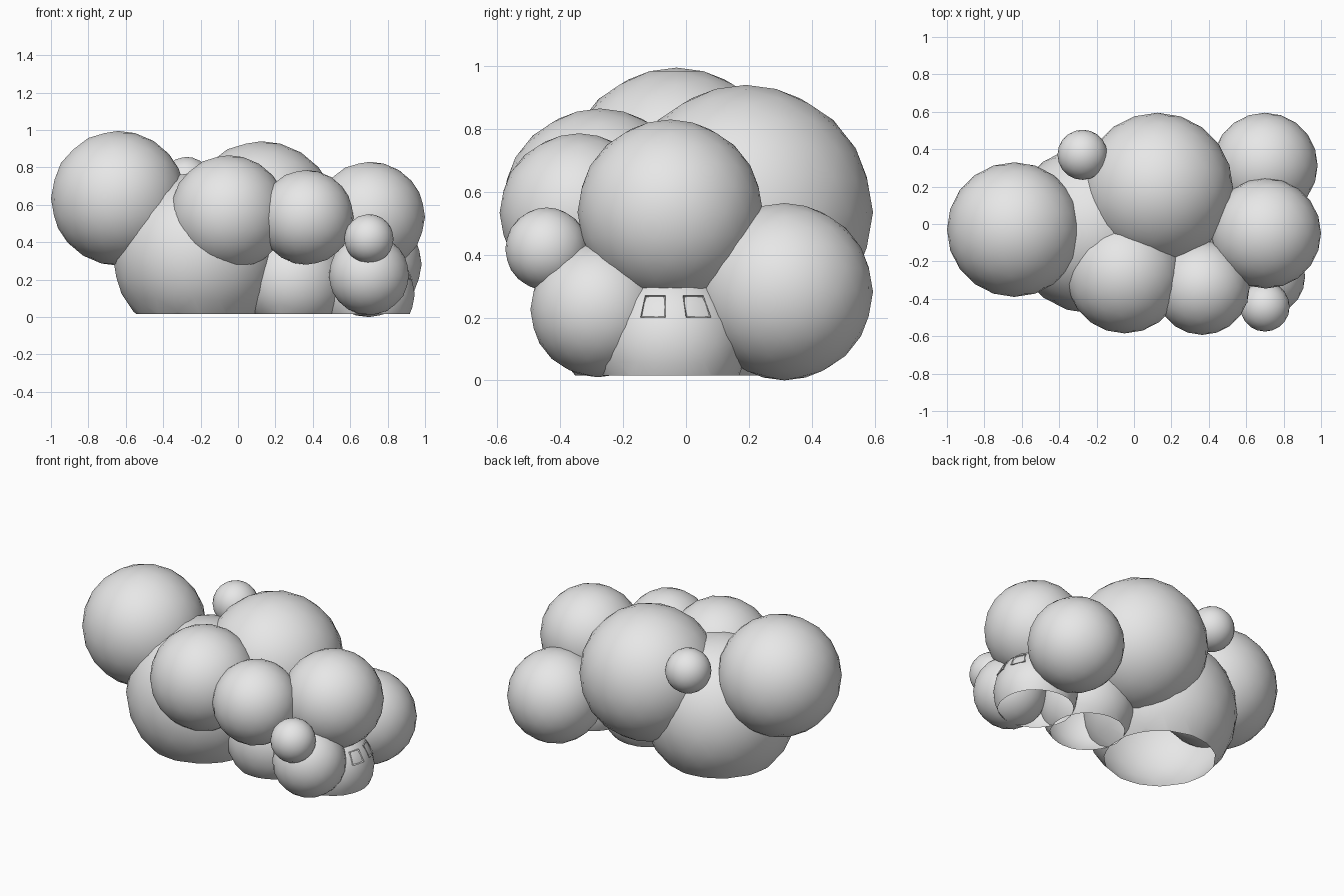
import bpy, bmesh
from mathutils import Vector

default = bpy.data.objects.get("Cube")
if default:
    bpy.data.objects.remove(default, do_unlink=True)

# One soft grey for the whole cloud
grey = bpy.data.materials.new("cloud_grey")
grey.use_nodes = True
grey.diffuse_color = (0.8, 0.8, 0.8, 1)
grey.node_tree.nodes["Principled BSDF"].inputs["Base Color"].default_value = (0.8, 0.8, 0.8, 1)

FLOOR = 0.015


def finish(name, bm, smooth):
    mesh = bpy.data.meshes.new(name)
    bm.to_mesh(mesh)
    bm.free()
    mesh.materials.append(grey)
    for p in mesh.polygons:
        p.use_smooth = smooth
    obj = bpy.data.objects.new(name, mesh)
    bpy.context.collection.objects.link(obj)
    return obj


def puff(name, centre, radius, cut=False):
    """Round lump; cut lumps are sliced open at the floor."""
    bm = bmesh.new()
    bmesh.ops.create_icosphere(bm, subdivisions=3, radius=radius)
    bmesh.ops.translate(bm, verts=bm.verts, vec=centre)
    if cut:
        bmesh.ops.bisect_plane(bm, geom=bm.verts[:] + bm.edges[:] + bm.faces[:],
                               plane_co=(0, 0, FLOOR), plane_no=(0, 0, 1),
                               clear_inner=True)
    return finish(name, bm, True)


def window(name, corners, centre, radius):
    """Small raised frame with a sunken pane, wrapped on a lump's +x side."""
    bm = bmesh.new()
    c = Vector(centre)
    points = []
    for y, z in corners:
        dy, dz = y - c.y, z - c.z
        x = c.x + (radius ** 2 - dy * dy - dz * dz) ** 0.5 + 0.006
        points.append(bm.verts.new((x, y, z)))
    face = bm.faces.new(points)
    back = bmesh.ops.extrude_face_region(bm, geom=[face])["geom"]
    front = [f for f in back if isinstance(f, bmesh.types.BMFace)][0]
    bmesh.ops.translate(bm, verts=[v for v in bm.verts if v not in front.verts],
                        vec=(-0.03, 0, 0))
    bmesh.ops.inset_individual(bm, faces=[front], thickness=0.01)
    bmesh.ops.translate(bm, verts=front.verts, vec=(-0.012, 0, 0))
    bmesh.ops.recalc_face_normals(bm, faces=bm.faces)
    return finish(name, bm, False)


# Base lumps, open underneath
END_CENTRE, END_RADIUS = (0.70, -0.05, 0.12), 0.245
puff("base_large", (-0.22, -0.03, 0.325), 0.45, cut=True)
puff("base_middle", (0.30, -0.06, 0.19), 0.28, cut=True)
puff("base_end", END_CENTRE, END_RADIUS, cut=True)

# Upper and side lumps
puff("right_puff", (-0.64, -0.03, 0.635), 0.36)
puff("back_puff", (0.125, 0.19, 0.535), 0.405)
puff("front_puff", (-0.05, -0.273, 0.553), 0.312)
puff("front_middle_puff", (0.365, -0.34, 0.533), 0.253)
puff("left_puff", (0.705, -0.05, 0.535), 0.295)
puff("left_back_puff", (0.70, 0.313, 0.282), 0.282)
puff("left_front_puff", (0.70, -0.28, 0.225), 0.215)
puff("small_front_puff", (0.70, -0.443, 0.418), 0.132)
puff("small_back_puff", (-0.275, 0.37, 0.722), 0.134)

# Two little windows on the end lump
window("front_window", [(-0.145, 0.20), (-0.065, 0.20), (-0.065, 0.27), (-0.13, 0.27)],
       END_CENTRE, END_RADIUS)
window("back_window", [(0.0, 0.20), (0.08, 0.20), (0.055, 0.27), (-0.01, 0.27)],
       END_CENTRE, END_RADIUS)
